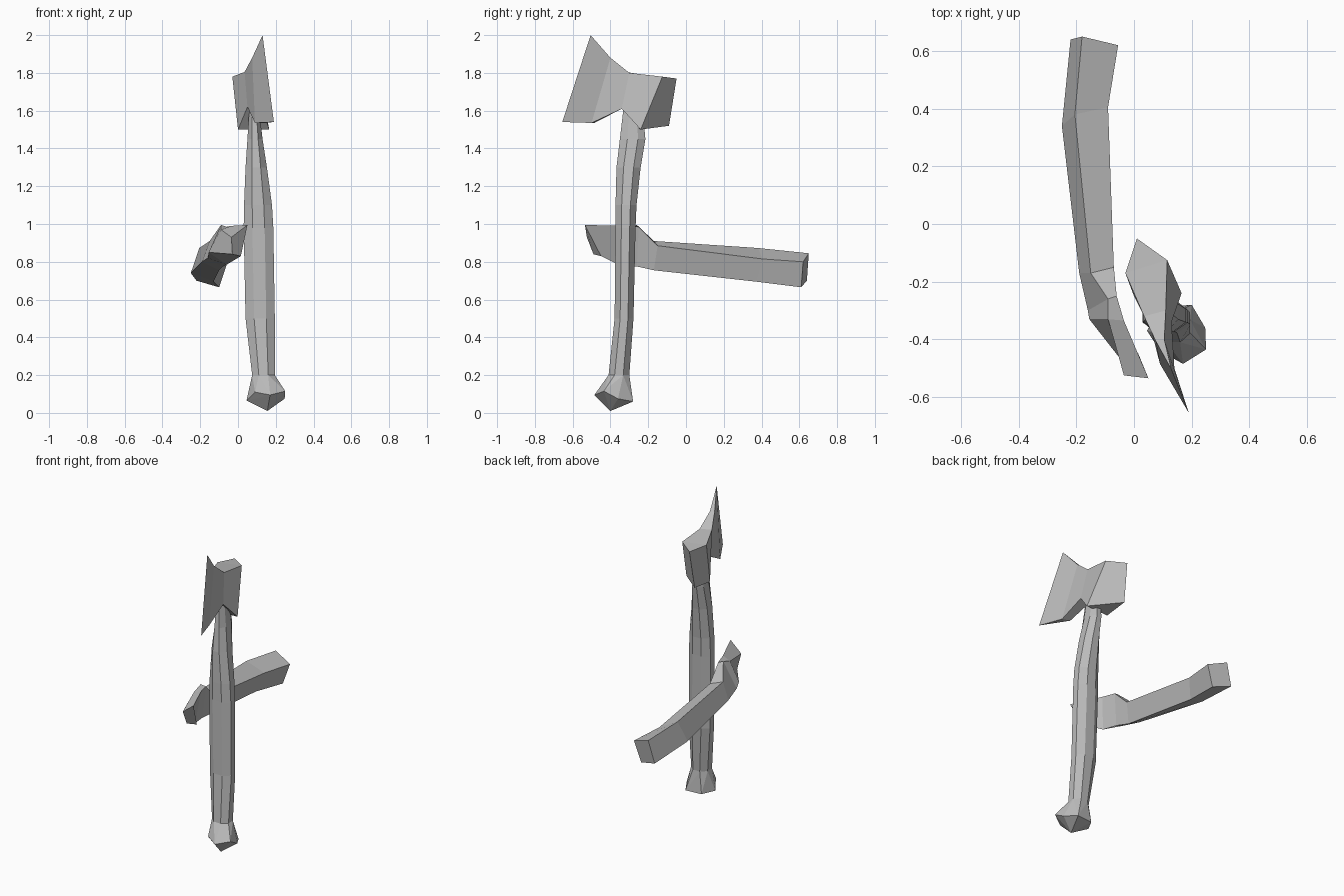
import bpy, bmesh, math

grey = bpy.data.materials.new("plain_grey")
grey.diffuse_color = (0.5, 0.5, 0.5, 1)


def finish(name, bm):
    bmesh.ops.recalc_face_normals(bm, faces=bm.faces[:])
    me = bpy.data.meshes.new(name)
    bm.to_mesh(me)
    bm.free()
    me.materials.append(grey)
    bpy.context.collection.objects.link(bpy.data.objects.new(name, me))


def loft(name, rings):
    """Skin a list of equal-length point loops and cap both ends."""
    bm = bmesh.new()
    loops = [[bm.verts.new(p) for p in r] for r in rings]
    n = len(rings[0])
    for a, b in zip(loops, loops[1:]):
        for i in range(n):
            j = (i + 1) % n
            bm.faces.new((a[i], a[j], b[j], b[i]))
    bm.faces.new(loops[0])
    bm.faces.new(loops[-1])
    bmesh.ops.remove_doubles(bm, verts=bm.verts[:], dist=0.0005)
    finish(name, bm)


def hull(name, points):
    bm = bmesh.new()
    for p in points:
        bm.verts.new(p)
    bmesh.ops.convex_hull(bm, input=bm.verts[:])
    finish(name, bm)


def octagon(z, x0, x1, y0, y1):
    cx, cy, rx, ry = (x0 + x1) / 2, (y0 + y1) / 2, (x1 - x0) / 2, (y1 - y0) / 2
    k = 1 / math.cos(math.pi / 8)
    return [(cx + rx * k * math.cos(a), cy + ry * k * math.sin(a), z)
            for a in (math.pi / 8 + i * math.pi / 4 for i in range(8))]


# Axe handle: height, then x and y extents
neck = octagon(0.20, 0.075, 0.195, -0.41, -0.30)
loft("axe_handle", [
    neck,
    octagon(0.50, 0.04, 0.195, -0.378, -0.278),
    octagon(0.98, 0.03, 0.187, -0.373, -0.267),
    octagon(1.10, 0.032, 0.18, -0.373, -0.262),
    octagon(1.30, 0.04, 0.153, -0.368, -0.24),
    octagon(1.45, 0.05, 0.13, -0.35, -0.215),
    octagon(1.62, 0.06, 0.11, -0.33, -0.23),
])

# Faceted knob at the foot of the handle
hull("handle_knob", neck + [
    (0.045, -0.37, 0.065), (0.09, -0.44, 0.11), (0.17, -0.485, 0.095),
    (0.25, -0.435, 0.115), (0.247, -0.36, 0.075), (0.20, -0.28, 0.06),
    (0.09, -0.29, 0.06), (0.155, -0.40, 0.01)])

# Axe head sections, back corner to edge: left top, right top, right bottom, left bottom
loft("axe_head", [
    [(0.01, -0.05, 1.77), (0.01, -0.05, 1.77), (0.0, -0.09, 1.52), (0.0, -0.09, 1.52)],
    [(-0.03, -0.17, 1.78), (0.115, -0.125, 1.78), (0.165, -0.24, 1.50), (0.0, -0.25, 1.50)],
    [(0.035, -0.32, 1.805), (0.11, -0.30, 1.80), (0.13, -0.34, 1.61), (0.05, -0.33, 1.62)],
    [(0.075, -0.405, 1.88), (0.105, -0.40, 1.88), (0.14, -0.50, 1.535), (0.09, -0.485, 1.535)],
    [(0.13, -0.505, 2.0), (0.13, -0.505, 2.0), (0.19, -0.655, 1.54), (0.19, -0.655, 1.54)],
])

# Bent arm sections, tail to hooked tip: right top, left top, left bottom, right bottom
loft("bent_arm", [
    [(-0.055, 0.62, 0.80), (-0.18, 0.65, 0.845), (-0.22, 0.64, 0.70), (-0.10, 0.61, 0.665)],
    [(-0.09, 0.405, 0.815), (-0.205, 0.38, 0.873), (-0.25, 0.34, 0.74), (-0.13, 0.37, 0.695)],
    [(-0.07, -0.15, 0.885), (-0.15, -0.17, 0.91), (-0.19, -0.17, 0.80), (-0.10, -0.17, 0.755)],
    [(-0.06, -0.25, 0.985), (-0.09, -0.26, 0.995), (-0.16, -0.30, 0.82), (-0.08, -0.26, 0.775)],
    [(-0.035, -0.335, 0.99), (-0.09, -0.33, 0.97), (-0.155, -0.33, 0.85), (-0.06, -0.36, 0.785)],
    [(0.05, -0.535, 0.995), (-0.035, -0.525, 0.93), (-0.03, -0.49, 0.84), (0.015, -0.45, 0.83)],
])
